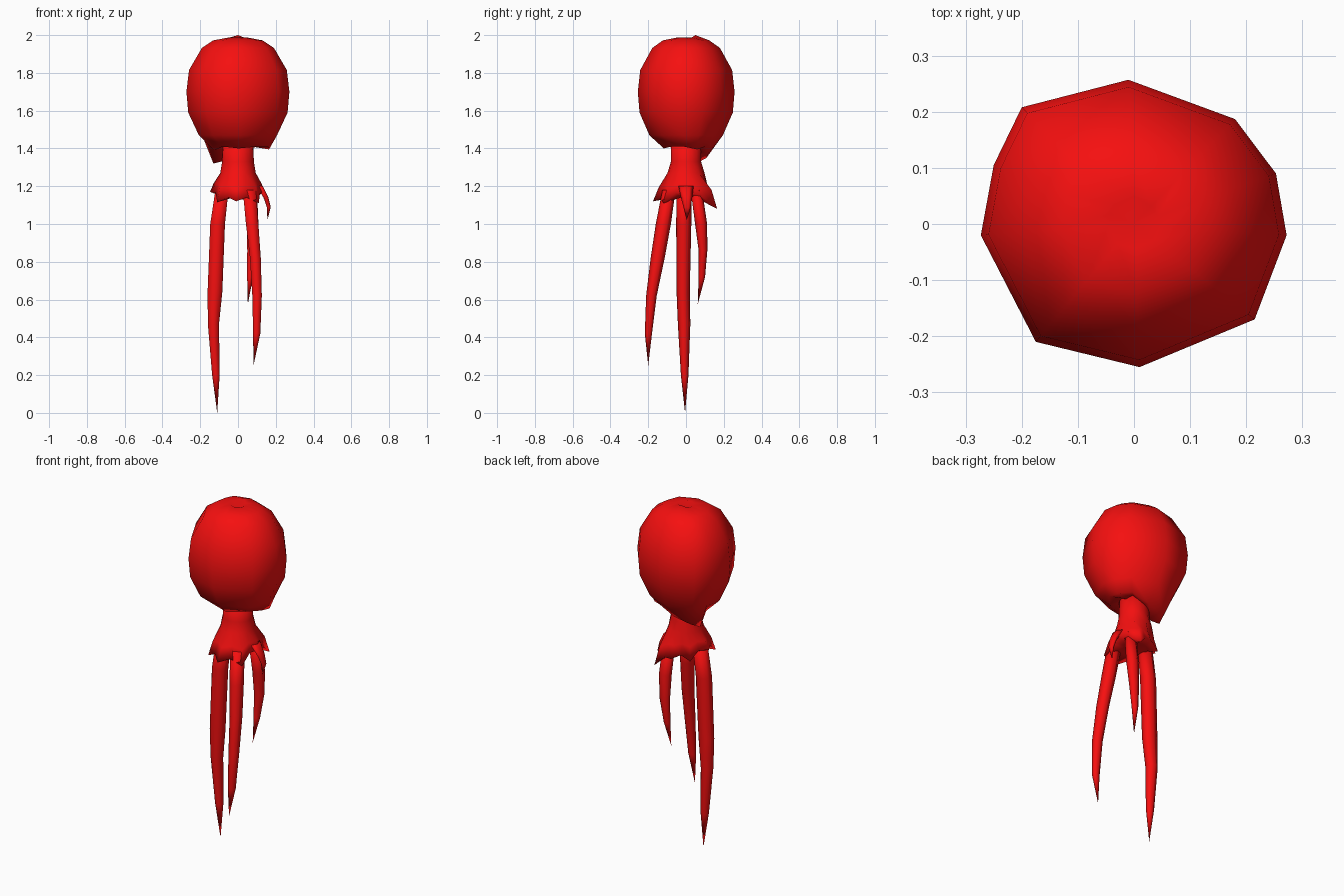
import bpy, bmesh
from math import cos, sin, pi

red = bpy.data.materials.new("red")
red.diffuse_color = (0.92, 0.005, 0.005, 1)


def loft(name, rings):
    """Skin a stack of rings; a ring with one point closes to a tip."""
    bm = bmesh.new()
    loops = [[bm.verts.new(p) for p in ring] for ring in rings]
    for a, b in zip(loops, loops[1:]):
        n = max(len(a), len(b))
        for i in range(n):
            j = (i + 1) % n
            if len(a) == 1:
                bm.faces.new((a[0], b[i], b[j]))
            elif len(b) == 1:
                bm.faces.new((a[i], b[0], a[j]))
            else:
                bm.faces.new((a[i], b[i], b[j], a[j]))
    for end in (loops[0], loops[-1]):
        if len(end) > 2:
            bm.faces.new(end)
    bmesh.ops.recalc_face_normals(bm, faces=bm.faces)
    mesh = bpy.data.meshes.new(name)
    bm.to_mesh(mesh)
    bm.free()
    mesh.shade_smooth()
    mesh.materials.append(red)
    ob = bpy.data.objects.new(name, mesh)
    bpy.context.collection.objects.link(ob)
    return ob


def circle(x, y, z, rx, ry, n, turn=0.0):
    return [(x + rx * cos(turn + 2 * pi * i / n),
             y + ry * sin(turn + 2 * pi * i / n), z) for i in range(n)]


# Mantle: one irregular plan outline, scaled up the height
outline = [(-.01, .257), (-.20, .208), (-.25, .105), (-.273, -.02), (-.175, -.21),
           (.01, -.255), (.215, -.17), (.272, -.02), (.253, .09), (.18, .187)]
rings = [[(0, 0, 1.968)]]
for s, z in [(.17, 1.988), (.48, 1.972), (.70, 1.932), (.95, 1.815),
             (1.0, 1.70), (.965, 1.59), (.76, 1.47)]:
    rings.append([(x * s, y * s, z) for x, y in outline])
rings[1][0] = (0, .05, 2.0)

# Uneven drooping lip, then the tucked underside
lip = [(.45, 1.37), (.52, 1.35), (.52, 1.32), (.46, 1.39), (.47, 1.41),
       (.46, 1.40), (.47, 1.41), (.60, 1.41), (.65, 1.395), (.55, 1.41)]
rings.append([(x * s, y * s, z) for (x, y), (s, z) in zip(outline, lip)])
rings.append([(x * .29, y * .29, z + .015) for (x, y), (s, z) in zip(outline, lip)])
loft("mantle", rings)

# Neck flaring into a ragged skirt
tips = [(.142, .0, 1.17), (.09, .165, 1.08), (.0, .14, 1.13), (-.09, .09, 1.12),
        (-.148, .0, 1.17), (-.11, -.12, 1.115), (-.01, -.175, 1.12), (.11, -.12, 1.11)]
hem = []
for i, a in enumerate(tips):
    b = tips[(i + 1) % 8]
    hem += [a, ((a[0] + b[0]) * .46, (a[1] + b[1]) * .46, (a[2] + b[2]) / 2 + .025)]
loft("neck_and_skirt", [
    circle(0, 0, 1.45, .08, .08, 16),
    circle(0, 0, 1.33, .084, .08, 16),
    circle(0, 0, 1.27, .094, .098, 16),
    [(x * .87, y * .82, 1.20 + (z - 1.13) * .4) for x, y, z in hem],
    hem,
    circle(0, 0, 1.14, .07, .07, 16)])

# Tentacles: (x, y, z, x radius, y radius) along each path, last point is the tip
tentacles = {
    "tentacle_left": [(-.085, -.01, 1.18, .04, .04), (-.108, -.012, 1.0, .045, .04),
                      (-.122, -.015, .64, .045, .035), (-.13, -.01, .47, .034, .033),
                      (-.117, -.007, .2, .023, .02), (-.11, -.005, .0, 0, 0)],
    "tentacle_front": [(.06, -.09, 1.18, .04, .035), (.075, -.12, 1.0, .038, .04),
                       (.092, -.15, .82, .033, .037), (.101, -.183, .62, .029, .028),
                       (.099, -.199, .42, .022, .019), (.082, -.2, .25, 0, 0)],
    "tentacle_back": [(.07, .055, 1.18, .035, .03), (.078, .08, 1.0, .035, .032),
                      (.075, .09, .86, .03, .023), (.064, .084, .72, .018, .017),
                      (.052, .062, .575, 0, 0)],
    "tentacle_stub": [(.115, .0, 1.20, .02, .04), (.148, .003, 1.14, .015, .03),
                      (.163, .006, 1.09, .012, .02), (.156, .004, 1.02, 0, 0)],
}
for name, path in tentacles.items():
    body = [circle(x, y, z, rx, ry, 6, pi / 6) for x, y, z, rx, ry in path[:-1]]
    loft(name, body + [[path[-1][:3]]])
